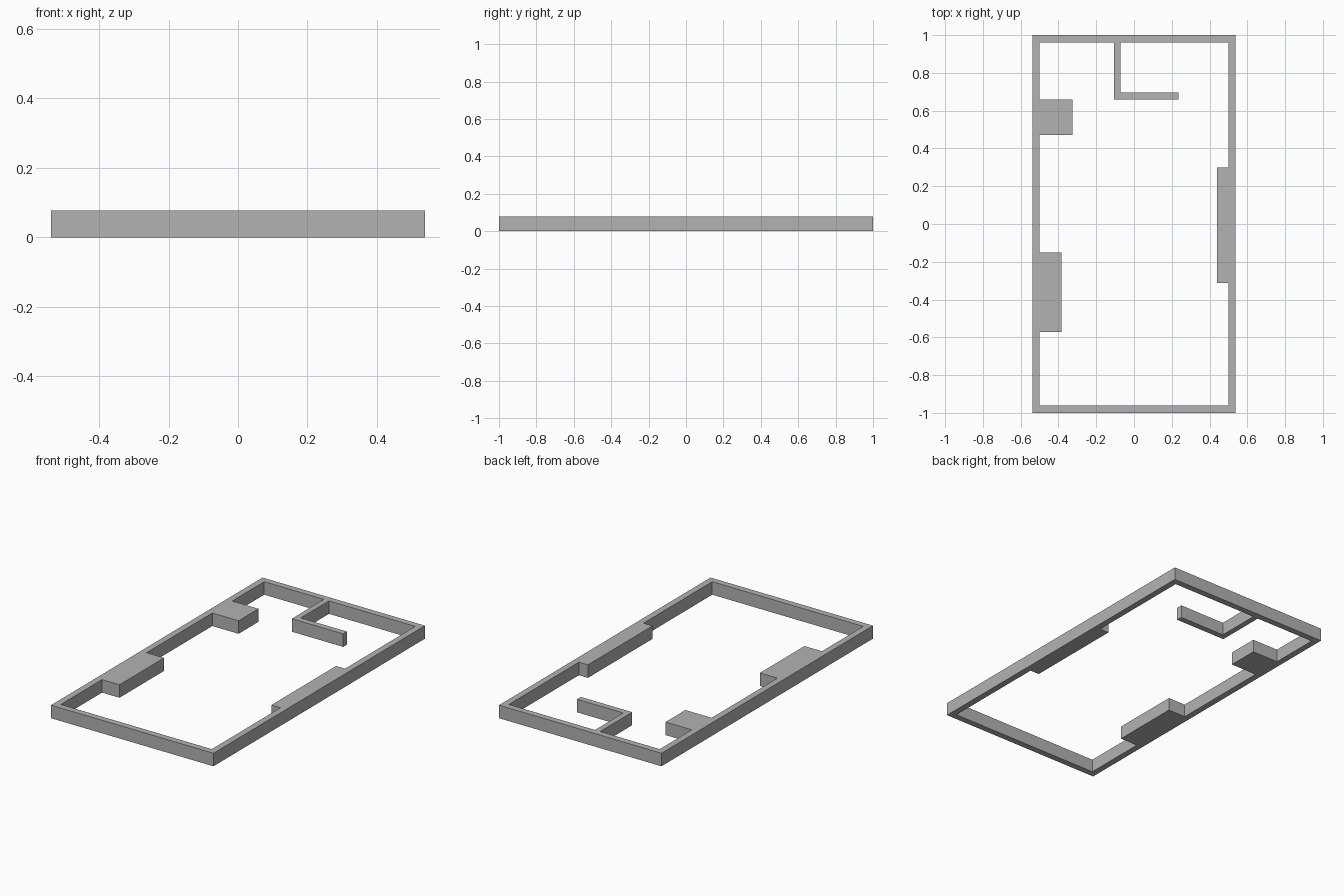
import bpy
import bmesh

cube = bpy.data.objects.get("Cube")
if cube:
    bpy.data.objects.remove(cube, do_unlink=True)

HEIGHT = 0.078
OUT_X, OUT_Y = 0.538, 1.0      # outer half sizes
IN_X, IN_Y = 0.5, 0.962        # inner half sizes

grey = bpy.data.materials.new("plain grey")
grey.use_nodes = True
colour = (0.45, 0.45, 0.45, 1)
grey.diffuse_color = colour
grey.node_tree.nodes["Principled BSDF"].inputs["Base Color"].default_value = colour


def bump(wall_x, face_x, start_y, end_y):
    """Outline of a rectangular block standing against a side wall."""
    return [(wall_x, start_y), (face_x, start_y), (face_x, end_y), (wall_x, end_y)]


# Outer edge of the perimeter wall
outer = [(-OUT_X, -OUT_Y), (OUT_X, -OUT_Y), (OUT_X, OUT_Y), (-OUT_X, OUT_Y)]

# L-shaped partition hanging from the back wall
partition = [(-0.071, IN_Y), (-0.071, 0.695), (0.235, 0.695),
             (0.235, 0.659), (-0.105, 0.659), (-0.105, IN_Y)]

# Inner edge, running counter-clockwise past the blocks and the partition
inner = ([(-IN_X, -IN_Y), (IN_X, -IN_Y)]
         + bump(IN_X, 0.44, -0.312, 0.299)
         + [(IN_X, IN_Y)] + partition + [(-IN_X, IN_Y)]
         + bump(-IN_X, -0.326, 0.659, 0.471)
         + bump(-IN_X, -0.384, -0.151, -0.572))

# Fill between the two outlines and raise it into solid walls
bm = bmesh.new()
edges = []
for loop in (outer, inner):
    verts = [bm.verts.new((x, y, 0)) for x, y in loop]
    edges += [bm.edges.new((a, b)) for a, b in zip(verts, verts[1:] + verts[:1])]
bmesh.ops.triangle_fill(bm, edges=edges, use_beauty=True)
raised = bmesh.ops.extrude_face_region(bm, geom=bm.faces[:], use_keep_orig=True)
top = [g for g in raised["geom"] if isinstance(g, bmesh.types.BMVert)]
bmesh.ops.translate(bm, verts=top, vec=(0, 0, HEIGHT))
bmesh.ops.recalc_face_normals(bm, faces=bm.faces[:])

mesh = bpy.data.meshes.new("floor_plan_walls")
bm.to_mesh(mesh)
bm.free()
mesh.materials.append(grey)
walls = bpy.data.objects.new("floor_plan_walls", mesh)
bpy.context.collection.objects.link(walls)
